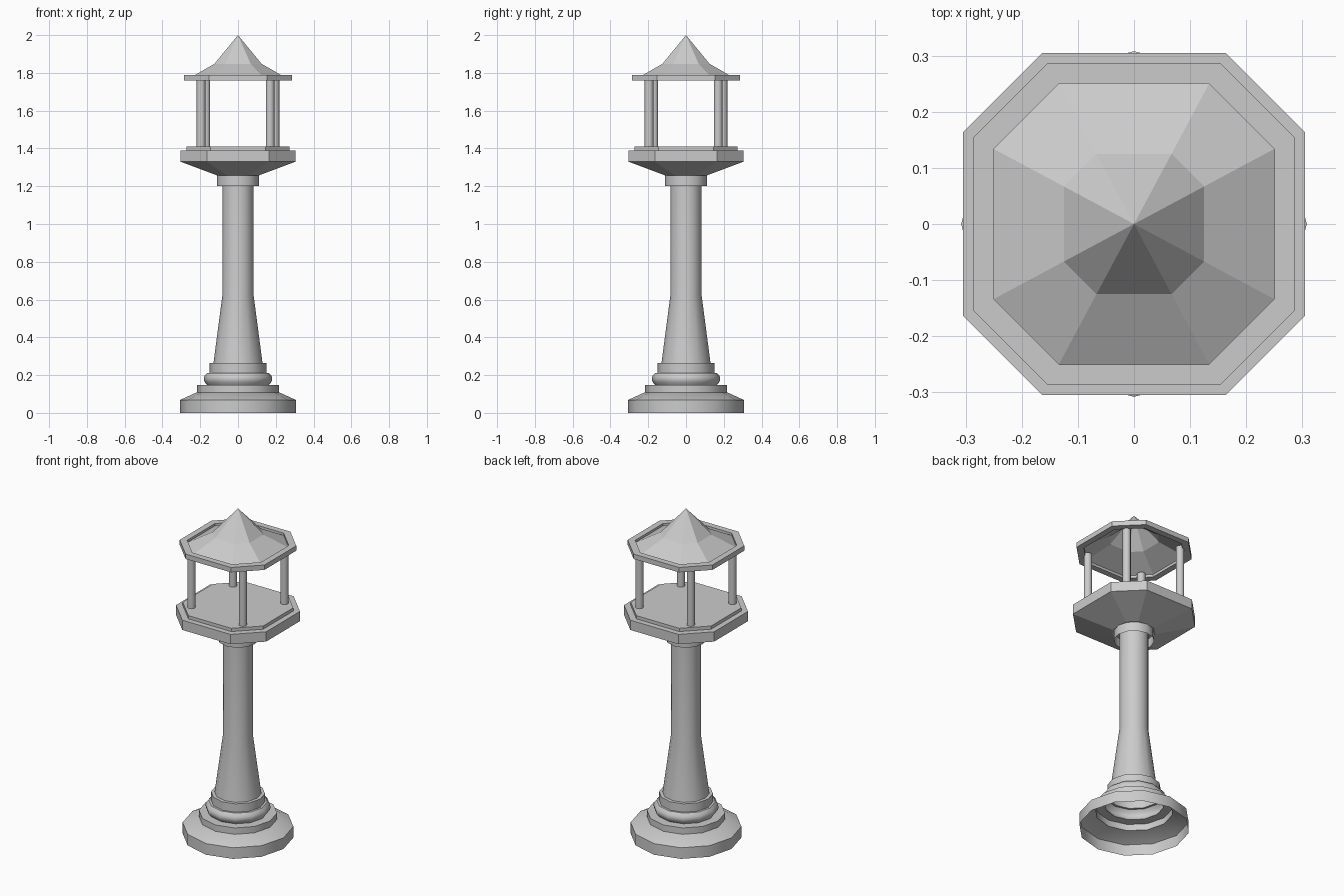
import bpy, bmesh, math

if "Cube" in bpy.data.objects:
    bpy.data.objects.remove(bpy.data.objects["Cube"])

ROUND = [(math.cos(math.radians(30 * i)), math.sin(math.radians(30 * i))) for i in range(12)]


def octagon(flat, ratio=0.535):
    """Square with cut corners: flat = distance to the side, ratio = half side / flat."""
    c = flat * ratio
    return [(flat, -c), (flat, c), (c, flat), (-c, flat),
            (-flat, c), (-flat, -c), (-c, -flat), (c, -flat)]


def dodecagon(r):
    return [(x * r, y * r) for x, y in ROUND]


def loft(name, shape, profile, cap_bottom=False, cap_top=False, closed=False, smooth=None):
    """Stack rings of a shape along a (radius, z) profile; radius 0 makes a tip."""
    bm = bmesh.new()
    rings = []
    for r, z in profile:
        if r == 0:
            rings.append([bm.verts.new((0, 0, z))])
        else:
            rings.append([bm.verts.new((x, y, z)) for x, y in shape(r)])
    pairs = list(zip(rings, rings[1:]))
    if closed:
        pairs.append((rings[-1], rings[0]))
    for a, b in pairs:
        n = len(a)
        for i in range(n):
            j = (i + 1) % n
            if len(b) == 1:
                bm.faces.new((a[i], a[j], b[0]))
            else:
                bm.faces.new((a[i], a[j], b[j], b[i]))
    if cap_bottom:
        bm.faces.new(rings[0][::-1])
    if cap_top:
        bm.faces.new(rings[-1])
    me = bpy.data.meshes.new(name)
    bm.to_mesh(me)
    bm.free()
    ob = bpy.data.objects.new(name, me)
    bpy.context.collection.objects.link(ob)
    if smooth:
        bpy.ops.object.select_all(action='DESELECT')
        ob.select_set(True)
        bpy.context.view_layer.objects.active = ob
        bpy.ops.object.shade_smooth_by_angle(angle=math.radians(smooth))
    return ob


# Hollow stepped base with a rounded moulding
loft("base", dodecagon,
     [(0.308, 0), (0.308, 0.068), (0.22, 0.108), (0.217, 0.108), (0.217, 0.147),
      (0.163, 0.147), (0.178, 0.165), (0.181, 0.18), (0.178, 0.195), (0.163, 0.212),
      (0.15, 0.212), (0.15, 0.263), (0.13, 0.263)], smooth=35)

# Column with flared foot
loft("column", dodecagon, [(0.13, 0.263), (0.083, 0.62), (0.083, 1.25)], smooth=35)

# Collar under the platform, open at the bottom
loft("collar", dodecagon, [(0.112, 1.20), (0.112, 1.258)], smooth=35)

# Platform and raised floor
loft("platform", octagon, [(0.11, 1.257), (0.305, 1.33), (0.305, 1.39), (0.272, 1.39),
                           (0.272, 1.41)], cap_bottom=True, cap_top=True)

# Four posts, set slightly turned
for k in range(4):
    a = math.radians(-49 + 90 * k)
    post = loft(f"post_{k + 1}", dodecagon, [(0.023, 1.405), (0.023, 1.775)],
                cap_bottom=True, cap_top=True, smooth=35)
    post.location = (0.259 * math.cos(a), 0.259 * math.sin(a), 0)

# Roof rim with box section
loft("roof_rim", octagon, [(0.25, 1.76), (0.287, 1.76), (0.287, 1.79), (0.25, 1.79)], closed=True)

# Two-pitch roof, open below
loft("roof", octagon, [(0.25, 1.776), (0.125, 1.848), (0, 2.0)])
